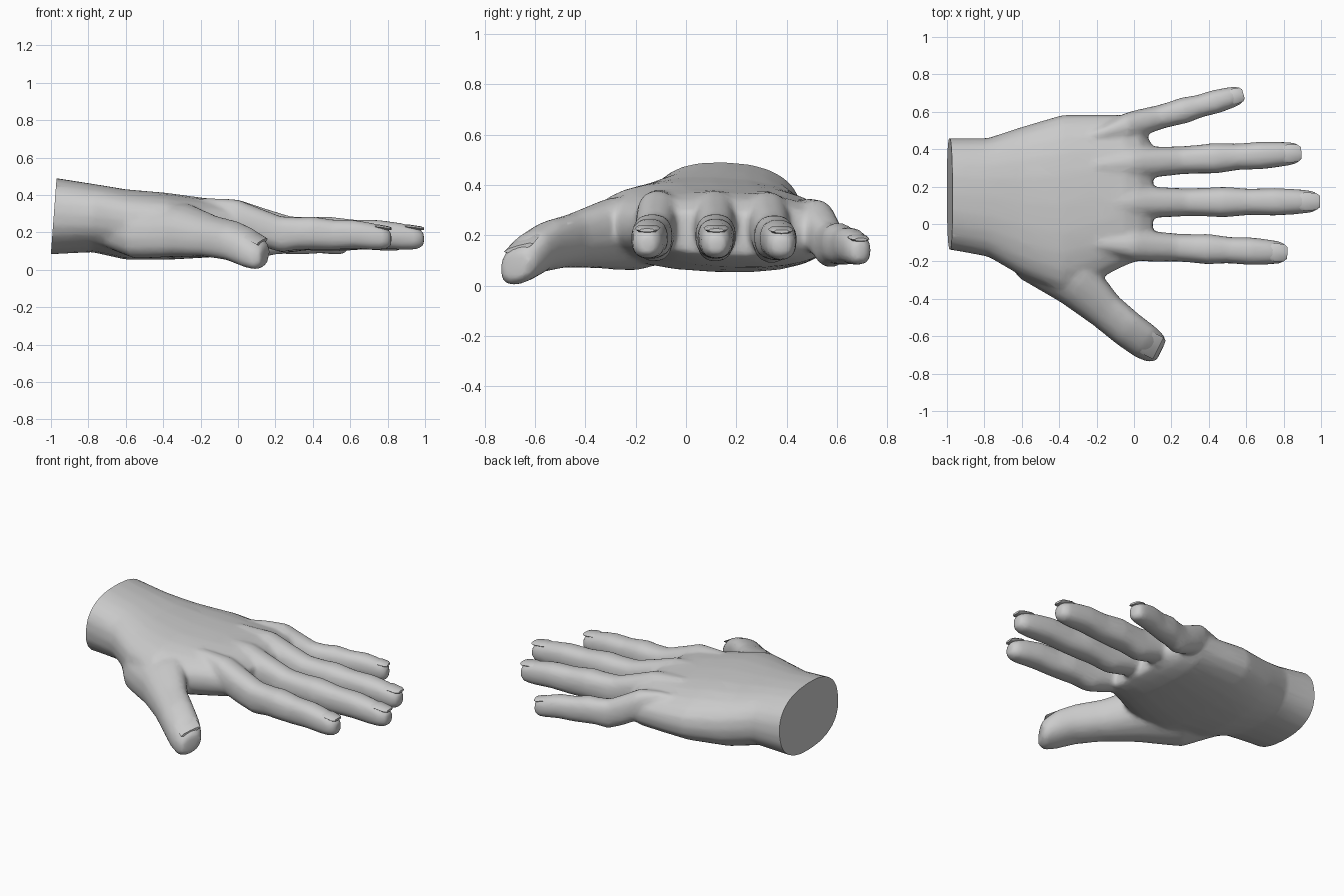
import bpy, bmesh, math
from mathutils import Vector

if "Cube" in bpy.data.objects:
    bpy.data.objects.remove(bpy.data.objects["Cube"])


def loft(name, sections, sides=16, power=2.4, tilt=0.0, square=False):
    """Skin rings given as (x, y, z, width, height) along a path."""
    bm = bmesh.new()
    rings = []
    n = len(sections)
    for i, (x, y, z, w, h) in enumerate(sections):
        a, b = sections[max(i - 1, 0)], sections[min(i + 1, n - 1)]
        d = Vector((b[0] - a[0], 0 if square else b[1] - a[1], 0)).normalized()
        side = Vector((-d.y, d.x, 0))
        ring = []
        for k in range(sides):
            t = 2 * math.pi * k / sides
            c, s = math.cos(t), math.sin(t)
            u = math.copysign(abs(c) ** (2 / power), c) * w / 2
            v = math.copysign(abs(s) ** (2 / power), s) * h / 2
            ring.append(bm.verts.new(Vector((x, y, z + v + u * tilt)) + side * u))
        rings.append(ring)
    for r0, r1 in zip(rings, rings[1:]):
        for k in range(sides):
            j = (k + 1) % sides
            bm.faces.new((r0[k], r0[j], r1[j], r1[k]))
    bm.faces.new(rings[0])
    bm.faces.new(rings[-1])
    bmesh.ops.recalc_face_normals(bm, faces=bm.faces)
    me = bpy.data.meshes.new(name)
    bm.to_mesh(me)
    bm.free()
    ob = bpy.data.objects.new(name, me)
    bpy.context.collection.objects.link(ob)
    return ob


# finger profile: position along length, width, centre height, thickness
PROFILE = [(-0.45, .05, .31, .12), (-0.2, .09, .31, .15), (0, .165, .275, .205),
           (.12, .165, .235, .205), (.28, .15, .19, .195), (.40, .155, .195, .175),
           (.48, .165, .197, .18), (.62, .142, .187, .165), (.76, .15, .19, .155),
           (.88, .135, .178, .145), (.96, .118, .168, .122), (1.0, .07, .165, .075)]
NAIL = [(.85, .06, .232, .02), (.92, .10, .230, .024), (.98, .09, .222, .022), (1.0, .06, .220, .014)]


def along(base, tip, profile, width, drop):
    return [(base[0] + (tip[0] - base[0]) * t, base[1] + (tip[1] - base[1]) * t,
             z - drop, w * width, h * (0.5 + width / 2)) for t, w, z, h in profile]


# palm and wrist
palm_rows = [(-1.1, -.13, .46, .08, .50), (-.97, -.14, .46, .085, .49), (-.78, -.175, .46, .095, .46),
             (-.6, -.28, .52, .055, .43), (-.38, -.37, .585, .055, .41), (-.2, -.30, .585, .065, .385),
             (-.05, -.225, .585, .075, .37), (.03, -.195, .54, .095, .345), (.10, -.17, .42, .12, .295)]
parts = [loft("palm", [(x, (a + b) / 2, (c + d) / 2, b - a, d - c) for x, a, b, c, d in palm_rows],
              sides=24, tilt=-0.04, square=True)]

# four fingers with nails: base, tip, width factor, drop
fingers = {"index": ((0, -.115), (.82, -.155), 1.0, 0), "middle": ((0, .115), (.995, .12), 1.0, 0),
           "ring": ((0, .325), (.895, .38), 1.0, .005), "little": ((-.03, .525), (.585, .695), .86, .03)}
nails = []
for name, (base, tip, width, drop) in fingers.items():
    parts.append(loft(name + "_finger", along(base, tip, PROFILE, width, drop), sides=14))
    nails.append(loft(name + "_nail", along(base, tip, NAIL, width, drop + (1 - width) * .05), sides=8))

# thumb with its fleshy base
parts.append(loft("thumb", [(-.75, .02, .25, .2, .2), (-.5, -.15, .215, .36, .29), (-.3, -.32, .21, .27, .27),
                            (-.15, -.465, .18, .205, .21), (-.03, -.565, .155, .2, .2),
                            (.06, -.63, .115, .195, .195), (.115, -.665, .083, .17, .16),
                            (.145, -.68, .078, .12, .11)], tilt=0.25))
nails.append(loft("thumb_nail", [(.02, -.60, .213, .08, .02), (.07, -.635, .185, .13, .025),
                                 (.13, -.665, .15, .13, .02)], sides=8, tilt=0.25))

# fuse all flesh into one skin
bpy.ops.object.select_all(action='DESELECT')
for p in parts:
    p.select_set(True)
hand = parts[0]
bpy.context.view_layer.objects.active = hand
bpy.ops.object.join()
hand.name = "hand"
rm = hand.modifiers.new("fuse", 'REMESH')
rm.mode = 'VOXEL'
rm.voxel_size = 0.013
sm = hand.modifiers.new("soften", 'SMOOTH')
sm.factor, sm.iterations = 0.5, 12
dc = hand.modifiers.new("reduce", 'DECIMATE')
dc.ratio = 0.2
bpy.ops.object.convert(target='MESH')

# cut the wrist square and cap it
hand = bpy.context.view_layer.objects.active
bm = bmesh.new()
bm.from_mesh(hand.data)
bmesh.ops.bisect_plane(bm, geom=bm.verts[:] + bm.edges[:] + bm.faces[:], plane_co=(-.985, 0, .29),
                       plane_no=(-1, 0, .075), clear_outer=True)
bmesh.ops.holes_fill(bm, edges=[e for e in bm.edges if e.is_boundary], sides=0)
bmesh.ops.recalc_face_normals(bm, faces=bm.faces)
bm.to_mesh(hand.data)
bm.free()

# smooth shading
for ob in [hand] + nails:
    ob.select_set(True)
bpy.ops.object.shade_smooth_by_angle(angle=math.radians(40))
